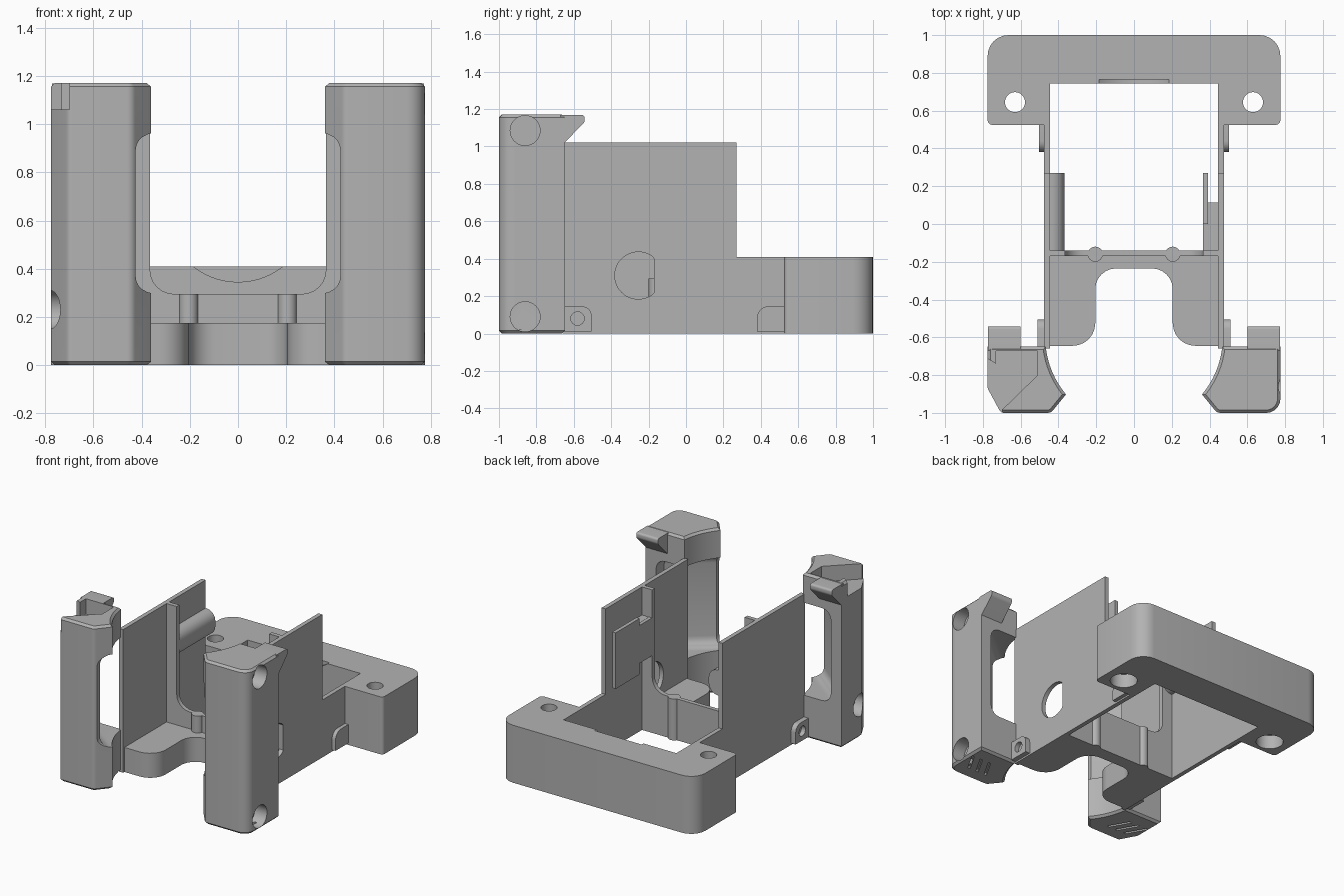
import bpy, bmesh, math
from mathutils import Vector

old = bpy.data.objects.get("Cube")
if old:
    bpy.data.objects.remove(old)

grey = bpy.data.materials.new("plain_grey")
grey.use_nodes = True
colour = (0.45, 0.45, 0.45, 1)
grey.diffuse_color = colour
grey.node_tree.nodes["Principled BSDF"].inputs["Base Color"].default_value = colour


def rounded(corners, steps=6):
    """Outline from (u, v) or (u, v, radius) corners, with radii as arcs."""
    out = []
    for i, c in enumerate(corners):
        p = Vector(c[:2])
        if len(c) == 2:
            out.append(p)
            continue
        a = (Vector(corners[i - 1][:2]) - p).normalized()
        b = (Vector(corners[(i + 1) % len(corners)][:2]) - p).normalized()
        half = a.angle(b) / 2
        centre = p + (a + b).normalized() * c[2] / math.sin(half)
        start = p + a * c[2] / math.tan(half) - centre
        end = p + b * c[2] / math.tan(half) - centre
        sweep = start.angle_signed(end)
        for k in range(steps + 1):
            t = -sweep * k / steps
            cs, sn = math.cos(t), math.sin(t)
            out.append(centre + Vector((start.x * cs - start.y * sn, start.x * sn + start.y * cs)))
    return out


def circle(u, v, r, n=32):
    return [(u + r * math.cos(math.tau * i / n), v + r * math.sin(math.tau * i / n)) for i in range(n)]


def box(u0, u1, v0, v1):
    return [(u0, v0), (u1, v0), (u1, v1), (u0, v1)]


def prism(name, outline, lo, hi, axis="z", bevel=0, segments=1):
    """Extrude an outline along an axis; bevel rounds the two end rims."""
    place = {"x": lambda u, v, w: (w, u, v), "y": lambda u, v, w: (u, w, v),
             "z": lambda u, v, w: (u, v, w)}[axis]
    bm = bmesh.new()
    base = bm.faces.new([bm.verts.new(place(p[0], p[1], lo)) for p in outline])
    moved = bmesh.ops.extrude_face_region(bm, geom=[base])["geom"]
    shift = Vector(place(0, 0, hi - lo))
    bmesh.ops.translate(bm, vec=shift, verts=[g for g in moved if isinstance(g, bmesh.types.BMVert)])
    if bevel:
        k = "xyz".index(axis)
        rims = [e for e in bm.edges if abs(e.verts[0].co[k] - e.verts[1].co[k]) < 1e-5]
        bmesh.ops.bevel(bm, geom=rims, offset=bevel, segments=segments, profile=0.5, affect="EDGES")
    bmesh.ops.recalc_face_normals(bm, faces=bm.faces)
    mesh = bpy.data.meshes.new(name)
    bm.to_mesh(mesh)
    bm.free()
    mesh.materials.append(grey)
    ob = bpy.data.objects.new(name, mesh)
    bpy.context.collection.objects.link(ob)
    return ob


def activate(ob):
    bpy.ops.object.select_all(action="DESELECT")
    ob.select_set(True)
    bpy.context.view_layer.objects.active = ob


def cut(ob, *cutters):
    activate(ob)
    for c in cutters:
        mod = ob.modifiers.new("cut", "BOOLEAN")
        mod.operation, mod.solver, mod.object = "DIFFERENCE", "EXACT", c
        bpy.ops.object.modifier_apply(modifier=mod.name)
        bpy.data.objects.remove(c)


def mirrored(outline, s):
    return [(s * p[0], *p[1:]) for p in outline]


# Rear block, open to the front, with screw holes and a shallow round relief
rear = prism("rear_block", rounded([
    (-0.775, 0.525, 0.025), (-0.445, 0.525), (-0.445, 0.745), (0.445, 0.745),
    (0.445, 0.525), (0.775, 0.525, 0.025), (0.775, 1, 0.11), (-0.775, 1, 0.11)]), 0, 0.41)
cut(rear, prism("relief", circle(0, 0.645, 0.3, 64), 0.7, 0.765, "y"))
for s in (-1, 1):
    cut(rear, prism("screw_hole", circle(s * 0.63, 0.645, 0.053), -0.1, 0.5),
        prism("screw_head", circle(s * 0.63, 0.645, 0.09), -0.1, 0.1))

# Front plate with rounded bay
prism("front_plate", rounded([
    (-0.455, -0.15), (-0.455, -0.645), (-0.205, -0.645, 0.12), (-0.205, -0.235, 0.11),
    (0.205, -0.235, 0.11), (0.205, -0.645, 0.12), (0.455, -0.645), (0.455, -0.15)]), 0, 0.175)

# Upright U-shaped frame with two small ribs
prism("u_frame", rounded([
    (-0.455, 0), (0.455, 0), (0.455, 1.02), (0.365, 1.02), (0.365, 0.295, 0.1),
    (-0.365, 0.295, 0.1), (-0.365, 1.02), (-0.455, 1.02)]), -0.17, -0.14, "y")

for s, side in ((-1, "right"), (1, "left")):
    # Thin side wall
    x0, x1 = sorted((s * 0.445, s * 0.476))
    wall = prism(side + "_wall", [(-0.66, 0), (0.535, 0), (0.535, 0.41), (0.27, 0.41),
                                  (0.27, 1.02), (-0.66, 1.02)], x0, x1, "x")
    if s > 0:
        hole = [(min(u, -0.17), v) for u, v in circle(-0.255, 0.31, 0.126, 48)]
        cut(wall, prism("wall_hole", hole, 0.4, 0.5, "x"))
    prism(side + "_rib", circle(s * 0.205, -0.16, 0.04, 24), 0, 0.295)

    # Screw bosses at the foot of the wall
    x0, x1 = sorted((s * 0.46, s * 0.512))
    boss = prism(side + "_front_boss", rounded([
        (-0.66, 0.012), (-0.505, 0.012), (-0.505, 0.145, 0.05), (-0.66, 0.145)]), x0, x1, "x")
    cut(boss, prism("boss_hole", circle(-0.58, 0.08, 0.036, 24), min(s * 0.48, s * 0.6), max(s * 0.48, s * 0.6), "x"))
    x0, x1 = sorted((s * 0.46, s * 0.503))
    prism(side + "_rear_boss", rounded([
        (0.38, 0.012), (0.535, 0.012), (0.535, 0.145), (0.38, 0.145, 0.06)]), x0, x1, "x")

    # Front post with a concave inner face
    arc = [(0.47 * math.cos(a), -0.6 + 0.47 * math.sin(a))
           for a in [math.radians(-6 - 34 * i / 8) for i in range(9)]]
    front = [(0.44, -1, 0.04), (0.775, -1, 0.075)] if s > 0 else [
        (0.44, -1, 0.04), (0.705, -1, 0.03), (0.775, -0.87, 0.03)]
    plan = rounded([(0.775, -0.648)] + arc + front)
    post = prism(side + "_post", mirrored(plan, s), 0, 1.17, bevel=0.015)
    # Opening between the post and the wall
    gap = [(0.1, -1.3), (0.425, -1.3), (0.425, -0.95), (0.69, -0.74), (0.69, -0.4), (0.1, -0.4)]
    cut(post, prism("opening", mirrored(gap, s), 0.3, 0.96, bevel=0.07, segments=5))
    # Screw seats on the outer face
    x0, x1 = sorted((s * 0.68, s * 0.9))
    for z in ((0.09, 1.085) if s > 0 else (0.23,)):
        cut(post, prism("screw_seat", circle(-0.86, z, 0.08), x0, x1, "x"))
    # Slanted grooves underneath
    for i in range(3):
        x = 0.52 + 0.07 * i
        groove = [(x, -0.9), (x + 0.02, -0.9), (x + 0.1, -0.76), (x + 0.08, -0.76)]
        cut(post, prism("groove", mirrored(groove, s), -0.1, 0.02))
    # Angled pocket on top of one post
    if s < 0:
        pocket = [(-0.9, -1.1), (-0.7, -1.1), (-0.7, -0.985), (-0.51, -0.8), (-0.51, -0.672),
                  (-0.73, -0.672), (-0.73, -0.74), (-0.9, -0.64)]
        cut(post, prism("pocket", pocket, 1.06, 1.3))

    # Wedge hook reaching back from the post top
    x0, x1 = sorted((s * 0.6, s * 0.772))
    prism(side + "_hook", rounded([
        (-0.67, 1.02), (-0.65, 1.02), (-0.542, 1.13, 0.03), (-0.542, 1.168, 0.015), (-0.67, 1.168)]),
        x0, x1, "x")

# Round-nosed rail inside the right wall
prism("right_rail", rounded([
    (-0.46, 0.64), (-0.368, 0.64, 0.07), (-0.368, 0.82, 0.07), (-0.46, 0.82)]), -0.15, 0.27, "y")

# Clip inside the left wall
prism("left_clip_base", rounded([
    (0.46, 0.55), (0.46, 0.82), (0.368, 0.82, 0.05), (0.368, 0.55, 0.05)]), -0.15, 0.115, "y")
prism("left_clip_plate", rounded([
    (0.0, 0.47), (0.27, 0.47), (0.27, 0.87), (0.0, 0.87)]), 0.366, 0.392, "x")
prism("left_clip_arm", box(-0.15, 0.01, 0.55, 0.82), 0.366, 0.392, "x")

# Smooth the curved parts, keep edges sharp
for ob in [o for o in bpy.data.objects if o.type == "MESH" and grey.name in o.data.materials]:
    activate(ob)
    bpy.ops.object.shade_smooth_by_angle(angle=math.radians(30))
